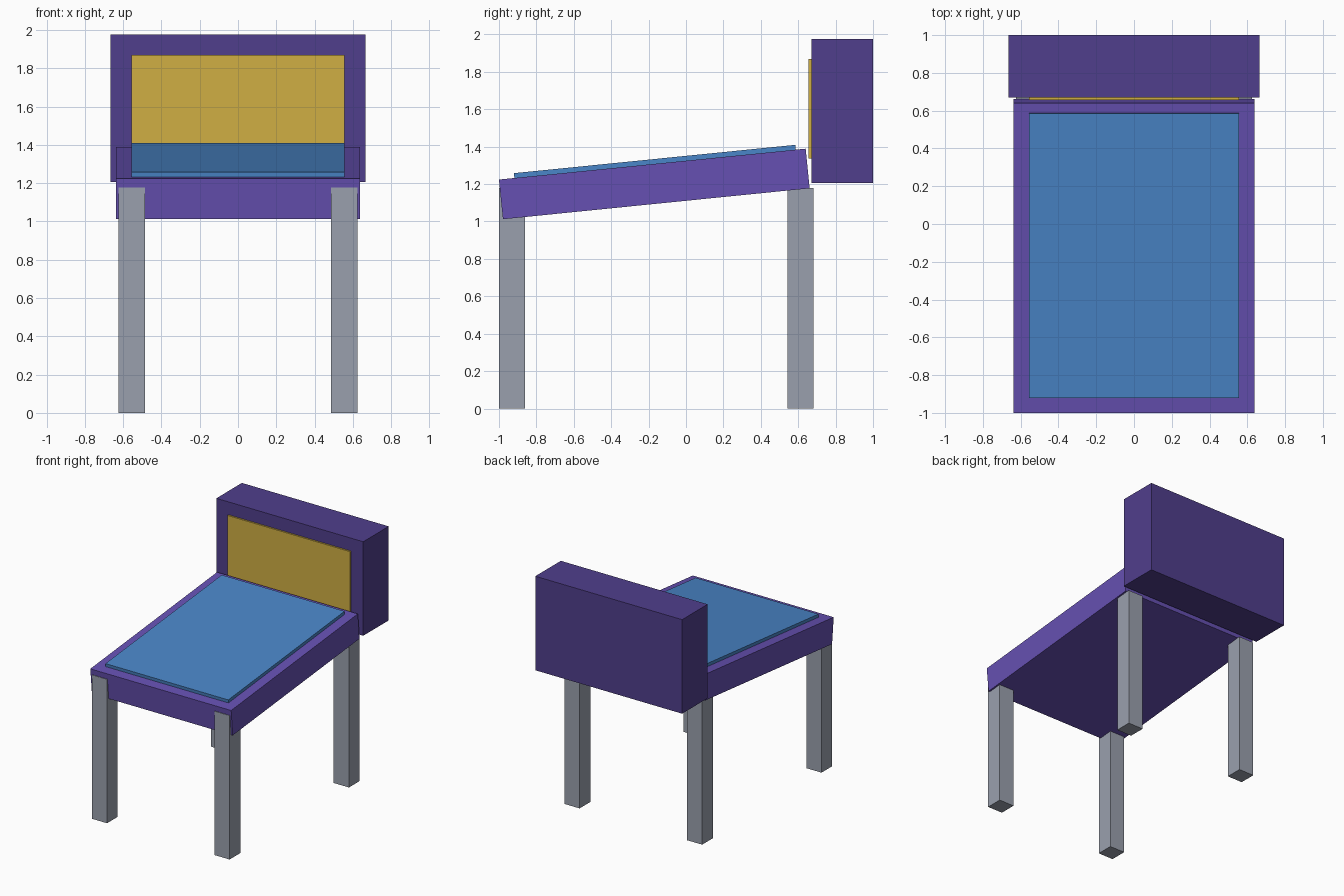
import bpy
import math
from mathutils import Matrix

cube = bpy.data.objects.get("Cube")
if cube:
    bpy.data.objects.remove(cube, do_unlink=True)


def linear(c):
    return c / 12.92 if c <= 0.04045 else ((c + 0.055) / 1.055) ** 2.4


def material(name, hex_code):
    rgb = [linear(int(hex_code[i:i + 2], 16) / 255) for i in (0, 2, 4)]
    mat = bpy.data.materials.new(name)
    mat.use_nodes = True
    mat.diffuse_color = (*rgb, 1)
    mat.node_tree.nodes["Principled BSDF"].inputs["Base Color"].default_value = (*rgb, 1)
    return mat


purple = material("purple", "6650B2")
dark_purple = material("dark purple", "503E8C")
blue = material("blue", "4A86C8")
gold = material("gold", "D0AF44")
grey = material("grey", "9AA0AE")


def box(name, mat, low, high, transform=Matrix()):
    """Box between two corners, optionally moved by a transform."""
    size = [b - a for a, b in zip(low, high)]
    middle = [(a + b) / 2 for a, b in zip(low, high)]
    bpy.ops.mesh.primitive_cube_add(size=1)
    obj = bpy.context.object
    obj.name = name
    obj.data.name = name
    obj.data.transform(transform @ Matrix.Translation(middle) @ Matrix.Diagonal((*size, 1)))
    obj.data.materials.append(mat)
    return obj


# Sloping table box and its raised panel, built from the top front edge
slope = Matrix.Translation((0, -1, 1.224)) @ Matrix.Rotation(math.radians(5.75), 4, "X")
box("sloped_body", purple, (-0.638, 0, -0.213), (0.638, 1.648, 0), slope)
box("top_panel", blue, (-0.556, 0.083, -0.02), (0.556, 1.595, 0.026), slope)

# Upright cabinet at the back with a gold front panel
box("back_cabinet", dark_purple, (-0.665, 0.67, 1.205), (0.665, 1, 1.975))
box("cabinet_panel", gold, (-0.556, 0.656, 1.338), (0.556, 0.68, 1.87))

# Four square legs
for side, x in (("right", -0.624), ("left", 0.486)):
    for end, y in (("front", -1), ("back", 0.544)):
        box(f"{end}_{side}_leg", grey, (x, y, 0), (x + 0.138, y + 0.138, 1.178))
